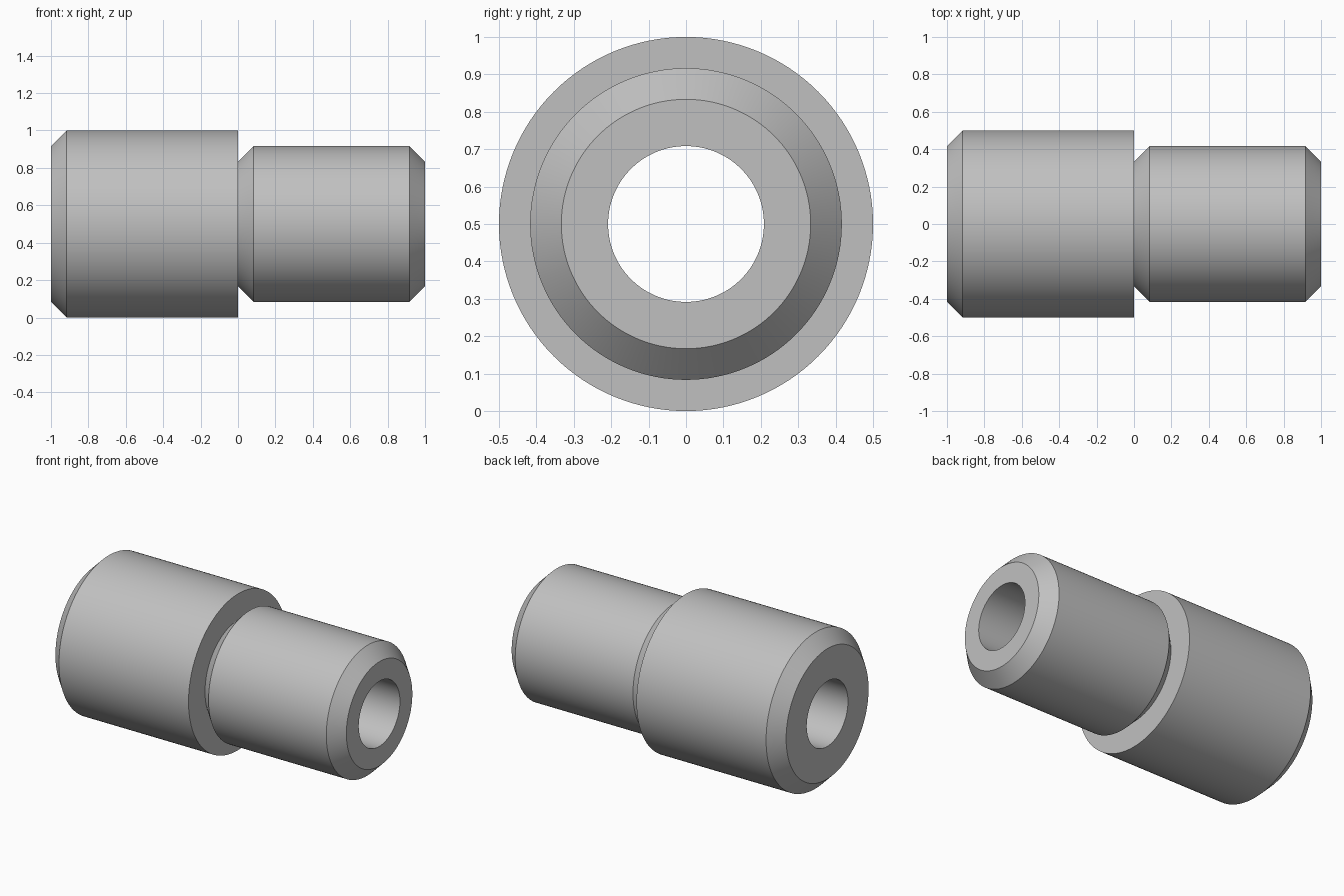
import bpy
import bmesh
import math
from mathutils import Matrix, Vector

cube = bpy.data.objects.get("Cube")
if cube:
    bpy.data.objects.remove(cube, do_unlink=True)

# Plain grey metal
grey = bpy.data.materials.new("grey_metal")
grey.use_nodes = True
colour = (0.53, 0.53, 0.53, 1)
grey.diffuse_color = colour
grey.node_tree.nodes["Principled BSDF"].inputs["Base Color"].default_value = colour

# Main dimensions
CENTRE = Vector((0, 0, 0.5))
BODY, SPIGOT, NECK, BORE = 0.5, 5 / 12, 1 / 3, 2.5 / 12
CHAMFER = 1 / 12
SEGMENTS = 128


def revolve(name, profile):
    """Turn a closed (x, radius) profile around the long axis."""
    bm = bmesh.new()
    verts = [bm.verts.new(CENTRE + Vector((x, 0, r))) for x, r in profile]
    edges = [bm.edges.new((v, verts[i - 1])) for i, v in enumerate(verts)]
    bmesh.ops.spin(bm, geom=verts + edges, cent=CENTRE, axis=(1, 0, 0),
                   angle=math.tau, steps=SEGMENTS, use_merge=True)
    bmesh.ops.remove_doubles(bm, verts=bm.verts, dist=1e-5)
    bmesh.ops.recalc_face_normals(bm, faces=bm.faces)
    mesh = bpy.data.meshes.new(name)
    bm.to_mesh(mesh)
    bm.free()
    mesh.materials.append(grey)
    obj = bpy.data.objects.new(name, mesh)
    bpy.context.collection.objects.link(obj)
    bpy.ops.object.select_all(action='DESELECT')
    obj.select_set(True)
    bpy.context.view_layer.objects.active = obj
    bpy.ops.object.shade_smooth_by_angle(angle=math.radians(30))
    return obj


# Stepped sleeve: chamfered wide body, undercut shoulder, chamfered spigot, through bore
revolve("stepped_sleeve", [
    (-1, BORE), (-1, BODY - CHAMFER), (-1 + CHAMFER, BODY), (0, BODY),
    (0, NECK), (CHAMFER, SPIGOT), (1 - CHAMFER, SPIGOT), (1, NECK), (1, BORE),
])
